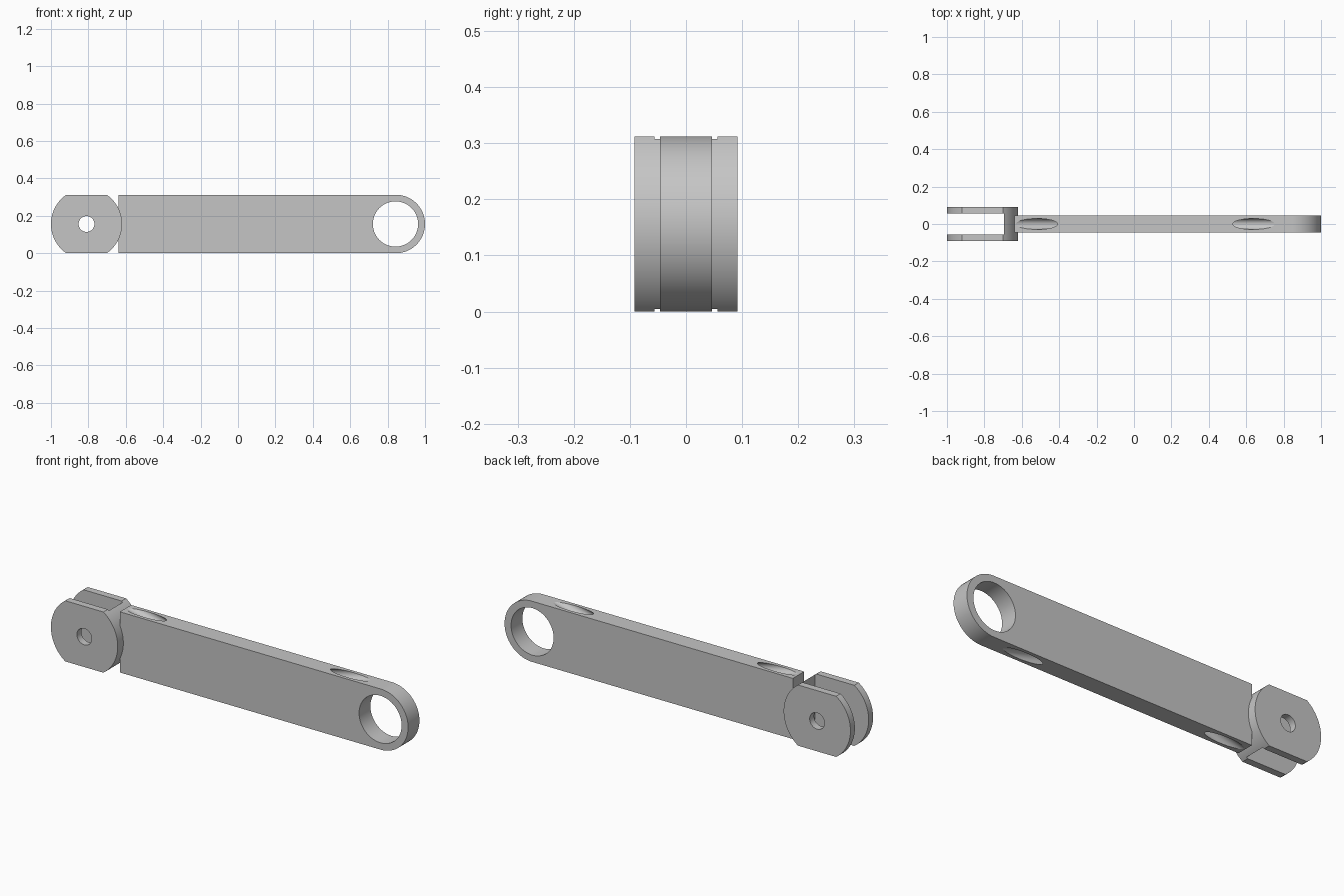
import bpy
import bmesh
from math import pi, sin, cos, sqrt, asin, atan2, radians
from mathutils import Matrix

if "Cube" in bpy.data.objects:
    bpy.data.objects.remove(bpy.data.objects["Cube"], do_unlink=True)

MID = 0.156          # height of the long axis; also half the overall height
ARM_HALF = 0.046     # half thickness of the arm
FORK_HALF = 0.092    # half thickness of the fork
FORK_X, FORK_R = -0.81, 0.19
EYE_X = 1.0 - MID
ROOT_X = -0.64

grey = bpy.data.materials.new("machined_grey")
grey.use_nodes = True
colour = (0.56, 0.56, 0.56, 1)
grey.diffuse_color = colour
grey.node_tree.nodes["Principled BSDF"].inputs["Base Color"].default_value = colour


def new_object(name, bm):
    bmesh.ops.recalc_face_normals(bm, faces=bm.faces)
    mesh = bpy.data.meshes.new(name)
    bm.to_mesh(mesh)
    bm.free()
    mesh.materials.append(grey)
    obj = bpy.data.objects.new(name, mesh)
    bpy.context.collection.objects.link(obj)
    return obj


def arc(cx, radius, start, end, steps):
    return [(cx + radius * cos(start + (end - start) * i / steps),
             MID + radius * sin(start + (end - start) * i / steps))
            for i in range(steps + 1)]


def plate(name, outline, half):
    """Extrude an x-z outline symmetrically along y."""
    bm = bmesh.new()
    face = bm.faces.new([bm.verts.new((x, -half, z)) for x, z in outline])
    out = bmesh.ops.extrude_face_region(bm, geom=[face])
    verts = [v for v in out["geom"] if isinstance(v, bmesh.types.BMVert)]
    bmesh.ops.translate(bm, verts=verts, vec=(0, 2 * half, 0))
    return new_object(name, bm)


def drill(x, radius, length, rotation):
    """Cylindrical cutter centred on the long axis."""
    bm = bmesh.new()
    bmesh.ops.create_cone(bm, cap_ends=True, segments=80, radius1=radius,
                          radius2=radius, depth=length,
                          matrix=Matrix.Translation((x, 0, MID)) @ rotation)
    return new_object("cutter", bm)


def cut(target, cutter):
    cutter.hide_render = True
    mod = target.modifiers.new("cut", "BOOLEAN")
    mod.operation = "DIFFERENCE"
    mod.solver = "EXACT"
    mod.object = cutter
    activate(target)
    bpy.ops.object.modifier_apply(modifier=mod.name)
    bpy.data.objects.remove(cutter, do_unlink=True)


def activate(obj):
    bpy.ops.object.select_all(action="DESELECT")
    obj.select_set(True)
    bpy.context.view_layer.objects.active = obj


across = Matrix.Rotation(pi / 2, 4, "X")

# Arm with a rounded end
arm = plate("arm", [(ROOT_X, 2 * MID), (ROOT_X, 0)]
            + arc(EYE_X, MID, -pi / 2, pi / 2, 56), ARM_HALF)

# Large eye in the rounded end
cut(arm, drill(0.842, 0.121, 0.4, across))

# Two crossing diagonal passages that break out of the top and bottom edges
slope = atan2(2 * MID, 1.16)
for side in (1, -1):
    cut(arm, drill(0.06, 0.029, 1.6, Matrix.Rotation(pi / 2 + side * slope, 4, "Y")))

# Fork: a disc trimmed flat at the top and bottom
trim = asin(MID / FORK_R)
fork = plate("fork", arc(FORK_X, FORK_R, -trim, trim, 36)
             + arc(FORK_X, FORK_R, pi - trim, pi + trim, 36), FORK_HALF)

# Slot between the two cheeks
bm = bmesh.new()
bmesh.ops.create_cube(bm, size=1, matrix=Matrix.Translation((-0.945, 0, MID))
                      @ Matrix.Diagonal((0.5, 0.112, 1, 1)))
cut(fork, new_object("cutter", bm))

# Pin hole through both cheeks
cut(fork, drill(FORK_X, 0.042, 0.4, across))

for part in (arm, fork):
    activate(part)
    bpy.ops.object.shade_smooth_by_angle(angle=radians(10))
